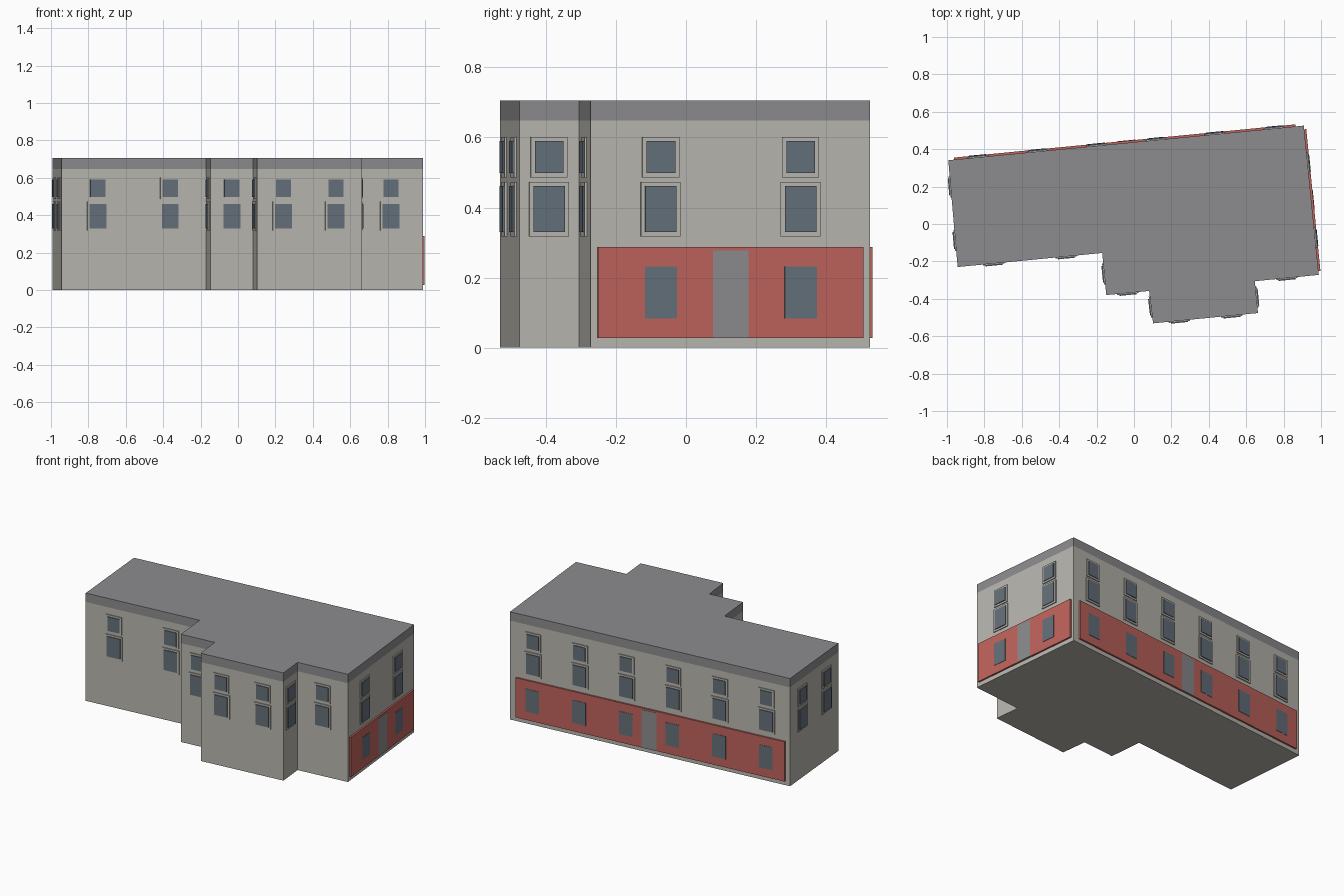
import bpy, bmesh
from mathutils import Vector, Matrix

if "Cube" in bpy.data.objects:
    bpy.data.objects.remove(bpy.data.objects["Cube"])


def material(name, *rgb):
    m = bpy.data.materials.new(name)
    lin = [c / 12.92 if c <= 0.04045 else ((c + 0.055) / 1.055) ** 2.4 for c in rgb]
    m.diffuse_color = (*lin, 1)
    m.use_nodes = True
    m.node_tree.nodes["Principled BSDF"].inputs["Base Color"].default_value = m.diffuse_color
    return m


STONE = material("stone wall", 0.725, 0.715, 0.685)
GREY = material("roof grey", 0.55, 0.55, 0.56)
GLASS = material("window glass", 0.395, 0.44, 0.48)
RED = material("shopfront red", 0.75, 0.39, 0.36)

# Footprint, counter-clockwise from the back left corner
PLAN = [(-0.993, 0.341), (-0.943, -0.230), (-0.170, -0.155), (-0.148, -0.380),
        (0.081, -0.358), (0.102, -0.531), (0.663, -0.476), (0.646, -0.306),
        (0.988, -0.272), (0.908, 0.526)]
WINDOWS = [2, 2, 1, 1, 1, 2, 1, 1, 2, 6]      # windows on each wall
SHOP_WALLS = {8: (0.02, 0.028), 9: (0.045, 0.04)}  # wall: panel end margins
BAND_Z, TOP_Z = 0.648, 0.706


def new_object(name, bm, mats):
    bmesh.ops.recalc_face_normals(bm, faces=bm.faces)
    me = bpy.data.meshes.new(name)
    bm.to_mesh(me)
    bm.free()
    for m in mats:
        me.materials.append(m)
    ob = bpy.data.objects.new(name, me)
    bpy.context.collection.objects.link(ob)
    return ob


def building_body():
    bm = bmesh.new()
    rings = [[bm.verts.new((x, y, z)) for x, y in PLAN] for z in (0, BAND_Z, TOP_Z)]
    n = len(PLAN)
    bm.faces.new(rings[0][::-1])
    bm.faces.new(rings[2]).material_index = 1
    for level in (0, 1):
        a, b = rings[level], rings[level + 1]
        for i in range(n):
            j = (i + 1) % n
            bm.faces.new((a[i], a[j], b[j], b[i])).material_index = level
    new_object("building_body", bm, [STONE, GREY])


class Wall:
    """Local frame of one wall: along the wall, outward, up."""

    def __init__(self, i):
        self.start = Vector((*PLAN[i], 0))
        run = Vector((*PLAN[(i + 1) % len(PLAN)], 0)) - self.start
        self.length = run.length
        self.along = run.normalized()
        self.out = self.along.cross(Vector((0, 0, 1)))

    def plate(self, bm, s0, s1, z0, z1, d0, d1):
        centre = (self.start + self.along * (s0 + s1) / 2
                  + self.out * (d0 + d1) / 2 + Vector((0, 0, (z0 + z1) / 2)))
        rot = Matrix((self.along, self.out, (0, 0, 1))).transposed().to_4x4()
        size = Matrix.Diagonal((s1 - s0, d1 - d0, z1 - z0, 1))
        bmesh.ops.create_cube(bm, size=1, matrix=Matrix.Translation(centre) @ rot @ size)


building_body()
frames, glass = bmesh.new(), bmesh.new()
panels, doors, shop_glass = bmesh.new(), bmesh.new(), bmesh.new()

for i, count in enumerate(WINDOWS):
    wall = Wall(i)
    centres = [wall.length * (k + 0.5) / count for k in range(count)]
    for s in centres:
        # Tall lower sash and shorter upper sash, each with a surround
        for half, z0, z1 in ((0.057, 0.318, 0.473), (0.053, 0.486, 0.602)):
            wall.plate(frames, s - half, s + half, z0, z1, -0.002, 0.006)
            wall.plate(glass, s - half + 0.012, s + half - 0.012,
                       z0 + 0.012, z1 - 0.012, 0.004, 0.011)
    if i in SHOP_WALLS:
        # Red shopfront with a central door and a window under each upper one
        m0, m1 = SHOP_WALLS[i]
        wall.plate(panels, m0, wall.length - m1 + 0.008, 0.028, 0.288, -0.002, 0.011)
        mid = wall.length / 2
        wall.plate(doors, mid - 0.051, mid + 0.051, 0.028, 0.277, 0.009, 0.013)
        for s in centres:
            wall.plate(shop_glass, s - 0.046, s + 0.046, 0.083, 0.232, 0.009, 0.013)

new_object("window_frames", frames, [STONE])
new_object("window_glass", glass, [GLASS])
new_object("shopfront_panels", panels, [RED])
new_object("shopfront_doors", doors, [GREY])
new_object("shopfront_glass", shop_glass, [GLASS])
